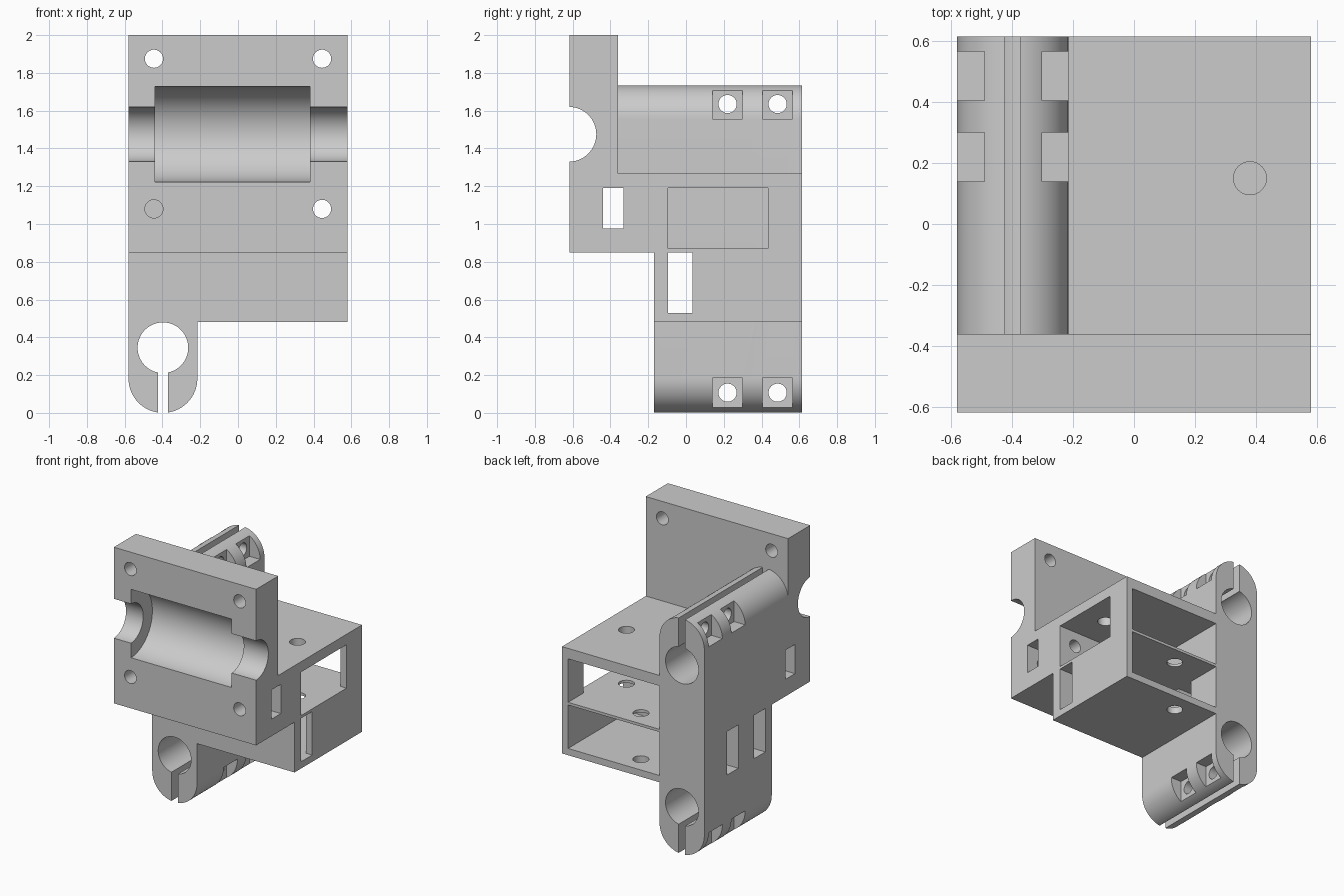
import bpy
from math import cos, sin, pi

cube = bpy.data.objects.get("Cube")
if cube:
    bpy.data.objects.remove(cube, do_unlink=True)

grey = bpy.data.materials.new("light grey plastic")
grey.use_nodes = True
grey.diffuse_color = (0.6, 0.6, 0.6, 1)
grey.node_tree.nodes["Principled BSDF"].inputs["Base Color"].default_value = (0.6, 0.6, 0.6, 1)


def arc(u, v, r, start, end, n):
    """Points on an arc, angles in turns of pi."""
    return [(u + r * cos(pi * (start + (end - start) * i / n)),
             v + r * sin(pi * (start + (end - start) * i / n))) for i in range(n + 1)]


def prism(name, axis, profile, lo, hi):
    """Extrude a profile along an axis: x uses (y, z), y uses (x, z), z uses (x, y)."""
    place = {"x": lambda u, v, d: (d, u, v),
             "y": lambda u, v, d: (u, d, v),
             "z": lambda u, v, d: (u, v, d)}[axis]
    n = len(profile)
    verts = [place(u, v, d) for d in (lo, hi) for u, v in profile]
    faces = [tuple(range(n))[::-1], tuple(range(n, 2 * n))]
    faces += [(i, (i + 1) % n, n + (i + 1) % n, n + i) for i in range(n)]
    if axis == "y":
        faces = [f[::-1] for f in faces]
    mesh = bpy.data.meshes.new(name)
    mesh.from_pydata(verts, [], faces)
    mesh.materials.append(grey)
    ob = bpy.data.objects.new(name, mesh)
    bpy.context.collection.objects.link(ob)
    return ob


def box(x0, x1, y0, y1, z0, z1):
    return prism("cutter", "z", [(x0, y0), (x1, y0), (x1, y1), (x0, y1)], z0, z1)


def rod(axis, u, v, r, lo, hi, n=48):
    return prism("cutter", axis, arc(u, v, r, 0, 2, n)[:-1], lo, hi)


def cut(ob, cutters):
    """Subtract every cutter from the part, then remove it."""
    bpy.context.view_layer.objects.active = ob
    for c in cutters:
        mod = ob.modifiers.new("cut", "BOOLEAN")
        mod.operation = "DIFFERENCE"
        mod.solver = "EXACT"
        mod.object = c
        bpy.ops.object.modifier_apply(modifier=mod.name)
        bpy.data.objects.remove(c, do_unlink=True)


HALF, BACK, PLATE, WALL = 0.58, 0.615, -0.36, -0.215   # main planes
TOP = 1.735                                            # clamp height


def strap_slot():
    return box(-1, 1, -0.44, -0.33, 0.975, 1.19)


def side_slot(y):
    return box(-1, 1, y, y + 0.13, 0.53, 0.85)


# Front plate with half-round bearing seat and screw holes
plate = prism("front_plate", "x", [(-0.617, 0.85), (PLATE, 0.85), (PLATE, 2), (-0.617, 2)], -HALF, HALF)
cut(plate, [rod("x", -0.62, 1.475, 0.145, -1, 1, 64),
            rod("x", -0.62, 1.475, 0.252, -0.44, 0.38, 96),
            strap_slot()]
    + [rod("y", x, z, 0.048, -1, 0) for x in (-0.445, 0.445) for z in (1.08, 1.875)])

# Two-storey housing, open at the back
housing = prism("housing", "x", [(PLATE, 0.85), (-0.17, 0.85), (-0.17, 0.48), (BACK, 0.48),
                                 (BACK, 1.267), (PLATE, 1.267)], WALL, HALF)
cut(housing, [box(-0.4, 0.53, -0.095, 1, 0.53, 0.85),
              box(-0.4, 0.53, -0.095, 1, 0.87, 1.19),
              box(0.4, 1, -0.095, 0.435, 0.87, 1.19),
              box(0.4, 1, -0.095, 0.035, 0.53, 0.85),
              strap_slot(),
              rod("y", 0.445, 1.08, 0.048, -1, 0),
              rod("z", 0.38, 0.15, 0.054, 0.8, 2),
              rod("z", 0.035, 0.475, 0.054, 0, 1)])

# Rod clamp column with rounded ends
mid, r = (WALL - HALF) / 2, (HALF + WALL) / 2
outline = arc(mid, r, r, 1, 2, 32) + arc(mid, TOP - r, r, 0, 1, 32)
clamp = prism("rod_clamp", "y", outline, PLATE, BACK)
cutters = [box(-1, 0, -1, -0.17, -1, 0.85), strap_slot(), side_slot(-0.095), side_slot(0.22)]
for hole_z, bolt_z, z0, z1 in ((0.345, 0.107, -1, 0.345), (TOP - 0.345, TOP - 0.1, TOP - 0.345, 3)):
    cutters += [rod("y", mid, hole_z, 0.134, -1, 1, 64),
                box(mid - 0.026, mid + 0.026, -1, 1, z0, z1)]
    # Bolt holes with square pockets on both sides
    for y in (0.22, 0.485):
        cutters += [rod("x", y, bolt_z, 0.048, -1, 0)]
        for x0, x1 in ((-1, -0.49), (-0.302, 0)):
            cutters += [box(x0, x1, y - 0.08, y + 0.08, bolt_z - 0.079, bolt_z + 0.079)]
cut(clamp, cutters)

# Smooth the round surfaces, keep the edges sharp
for ob in bpy.context.view_layer.objects:
    ob.select_set(ob in (plate, housing, clamp))
bpy.context.view_layer.objects.active = clamp
bpy.ops.object.shade_smooth_by_angle(angle=pi / 6)
